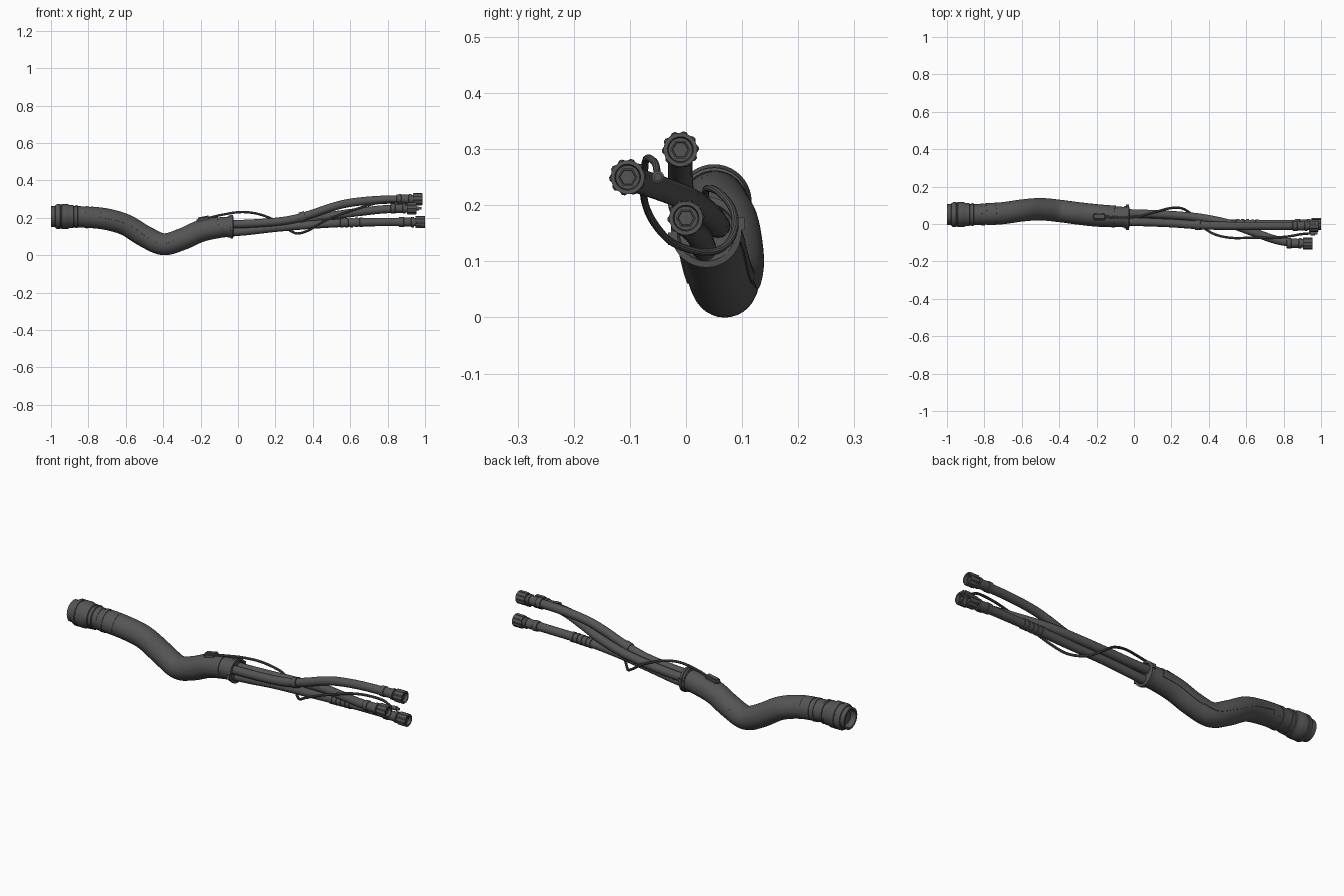
import bpy, bmesh, math
from mathutils import Vector

if "Cube" in bpy.data.objects:
    bpy.data.objects.remove(bpy.data.objects["Cube"])

UP = Vector((0, 0, 1))


def finish(name, bm):
    bmesh.ops.recalc_face_normals(bm, faces=bm.faces)
    me = bpy.data.meshes.new(name)
    bm.to_mesh(me)
    bm.free()
    ob = bpy.data.objects.new(name, me)
    bpy.context.collection.objects.link(ob)
    bpy.ops.object.select_all(action='DESELECT')
    ob.select_set(True)
    bpy.context.view_layer.objects.active = ob
    bpy.ops.object.shade_smooth_by_angle(angle=math.radians(32))
    return ob


def skin(name, rings, caps=True):
    """Join equal-sized rings of points into a closed skin."""
    bm = bmesh.new()
    vs = [[bm.verts.new(p) for p in r] for r in rings]
    n = len(vs[0])
    for a, b in zip(vs, vs[1:]):
        for i in range(n):
            bm.faces.new((a[i], a[(i + 1) % n], b[(i + 1) % n], b[i]))
    if caps:
        bm.faces.new(vs[0])
        bm.faces.new(vs[-1])
    return finish(name, bm)


def spline(pts, steps=10):
    """Catmull-Rom samples of position + radius (4D points)."""
    P = [Vector(p) for p in pts]
    P = [2 * P[0] - P[1]] + P + [2 * P[-1] - P[-2]]
    out = []
    for a, b, c, d in zip(P, P[1:], P[2:], P[3:]):
        for k in range(steps):
            t = k / steps
            out.append(0.5 * (2 * b + (c - a) * t + (2 * a - 5 * b + 4 * c - d) * t * t
                              + (3 * b - a - 3 * c + d) * t ** 3))
    return out + [P[-2]]


def circle(n):
    return [(2 * math.pi * i / n, 0) for i in range(n)]


def sweep(name, samples, section):
    """Section is a list of (angle, radius offset) around the path."""
    rings = []
    for i, s in enumerate(samples):
        c = s.to_3d()
        t = (samples[min(i + 1, len(samples) - 1)].to_3d() - samples[max(i - 1, 0)].to_3d()).normalized()
        side = t.cross(UP).normalized()
        up = side.cross(t)
        rings.append([c + (s[3] + o) * (math.cos(a) * side + math.sin(a) * up) for a, o in section])
    return skin(name, rings)


def lathe(name, centre, profile, n=32, lobe=0.0):
    """Turned part along x; lobe pulls in every second pair of outer points."""
    rings = []
    for x, r, *k in profile:
        ring = []
        for i in range(n):
            a = 2 * math.pi * i / n
            rr = r - (lobe if k and i % 4 >= 2 else 0)
            ring.append(Vector(centre) + Vector((x, rr * math.cos(a), rr * math.sin(a))))
        rings.append(ring)
    return skin(name, rings)


# Main trunk hose
trunk = spline([(-.88, .05, .205, .055), (-.8, .052, .202, .056), (-.7, .058, .19, .056),
                (-.6, .072, .16, .056), (-.5, .079, .1, .057), (-.4, .07, .057, .057),
                (-.3, .057, .083, .057), (-.2, .046, .127, .057), (-.1, .04, .147, .055),
                (-.03, .036, .152, .053)])
sweep("trunk_hose", trunk, circle(32))


def part(x0, x1):
    return [s for s in trunk if x0 <= s.x <= x1]


def arc(a0, a1, out=.003, n=20):
    an = [math.radians(a0 + (a1 - a0) * i / n) for i in range(n + 1)]
    return [(a, out) for a in an] + [(a, -.005) for a in reversed(an)]


# Wrapped jacket panels with stepped seams, and the end bands
sweep("jacket_upper", part(-.75, -.33), arc(5, 185))
sweep("jacket_upper_end", part(-.8, -.74), arc(-15, 205))
sweep("jacket_lower_end", part(-.34, -.1), arc(-12, 192))
sweep("jacket_band", part(-.825, -.795), [(a, .003) for a, _ in circle(32)])
sweep("jacket_rear_band", part(-.06, -.03), [(a, .003) for a, _ in circle(32)])

# Wide coupling at the trunk end, hollow at its mouth
lathe("trunk_coupling", (-1, .05, .206),
      [(.035, .036), (.035, .044), (.0, .046), (.0, .056), (.022, .056), (.024, .061), (.034, .067),
       (.048, .067), (.05, .064), (.056, .064), (.058, .067), (.09, .067), (.098, .062), (.12, .062),
       (.122, .057), (.13, .057), (.132, .061), (.142, .061), (.144, .056), (.17, .055)], 40)
lathe("coupling_core", (-1, .05, .206), [(.02, .018), (.02, .03), (.05, .038)], 32)

# Clamp where the hoses leave the trunk
lathe("trunk_clamp", (-.035, .036, .152),
      [(-.016, .052), (-.016, .059), (-.006, .059), (-.004, .063), (.008, .063), (.01, .052), (-.002, .045)], 36)
for i, (y, z) in enumerate([(.097, .167), (-.025, .14)]):
    bm = bmesh.new()
    bmesh.ops.create_cube(bm, size=1)
    bmesh.ops.scale(bm, vec=(.018, .014, .022), verts=bm.verts)
    bmesh.ops.translate(bm, vec=(-.035, y, z), verts=bm.verts)
    finish("clamp_lug_%d" % i, bm)

# Cable outlet box on top of the trunk
bm = bmesh.new()
bmesh.ops.create_cube(bm, size=1)
bmesh.ops.scale(bm, vec=(.075, .04, .034), verts=bm.verts)
bmesh.ops.bevel(bm, geom=bm.edges[:], offset=.009, segments=3, affect='EDGES')
for v in bm.verts:
    v.co += Vector((-.185, .04, .19 + .2 * v.co.x))
finish("outlet_box", bm)

# Three branch hoses
R = .022
branches = {
    "low_hose": [(-.06, .033, .12, R), (.05, .03, .129, R), (.2, .022, .146, R), (.4, .006, .163, R),
                 (.6, 0, .174, R), (.8, 0, .177, R), (.95, 0, .177, R)],
    "high_hose": [(-.06, .012, .165, R), (.05, .01, .168, R), (.2, .004, .178, R), (.3, -.003, .193, R),
                  (.4, -.008, .222, R), (.5, -.01, .256, R), (.6, -.01, .28, R), (.75, -.01, .295, R),
                  (.94, -.01, .299, R)],
    "side_hose": [(-.06, .058, .163, R), (.05, .055, .166, R), (.2, .048, .176, R), (.35, .034, .19, R),
                  (.5, .004, .211, R), (.65, -.048, .231, R), (.78, -.09, .245, R), (.91, -.104, .25, R)],
}
paths = {k: spline(v) for k, v in branches.items()}
for name, path in paths.items():
    sweep(name, path, circle(20))

# Hose end: ferrule, ribbed cap and hexagonal socket
for name, tip in (("low", (1.0, 0, .177)), ("high", (.987, -.01, .299)), ("side", (.955, -.104, .25))):
    lathe(name + "_ferrule", tip,
          [(-.14, .02), (-.138, .026), (-.115, .027), (-.112, .024), (-.075, .024), (-.073, .028),
           (-.06, .028), (-.058, .02), (-.04, .02)], 28)
    lathe(name + "_cap", tip,
          [(-.035, .018), (-.05, .02), (-.052, .03), (-.047, .033, 1), (-.004, .033, 1), (0, .03),
           (0, .023), (-.016, .021), (-.016, .01)], 40, .0035)
    lathe(name + "_socket", tip, [(-.03, .018), (-.012, .018), (-.012, .015), (-.018, .013)], 6)

# Raised rings on the low hose
for i in range(5):
    s = min(paths["low_hose"], key=lambda p: abs(p.x - (.555 + .026 * i)))
    lathe("low_hose_ring_%d" % i, (.555 + .026 * i, s.y, s.z),
          [(-.009, .02), (-.008, .0255), (.008, .0255), (.009, .02)], 24)

# Strap around the high hose
strap = [s for s in paths["high_hose"] if .33 < s.x < .37]
sweep("hose_strap", strap, [(a, .005) for a, _ in circle(20)])

# Thin control cable winding round the hoses
C = .0065
cable = spline([(-.16, .04, .198, C), (-.09, .035, .215, C), (.01, .038, .23, C), (.1, .06, .222, C),
                (.19, .084, .19, C), (.25, .085, .15, C), (.295, .062, .122, C), (.33, .025, .117, C),
                (.38, -.025, .134, C), (.44, -.058, .17, C), (.52, -.074, .208, C), (.62, -.074, .243, C),
                (.73, -.073, .275, C), (.82, -.067, .284, C), (.89, -.055, .275, C), (.93, -.051, .255, C),
                (.96, -.05, .25, C)])
sweep("control_cable", cable, circle(10))
lathe("cable_plug", (.945, -.05, .25), [(0, .006), (0, .011), (.022, .011), (.024, .007), (.035, .007)], 16)

# Uniform dark rubber
dark = bpy.data.materials.new("dark_rubber")
dark.diffuse_color = (.09, .09, .09, 1)
dark.use_nodes = True
dark.node_tree.nodes["Principled BSDF"].inputs["Base Color"].default_value = dark.diffuse_color
for ob in bpy.data.objects:
    ob.data.materials.append(dark)
